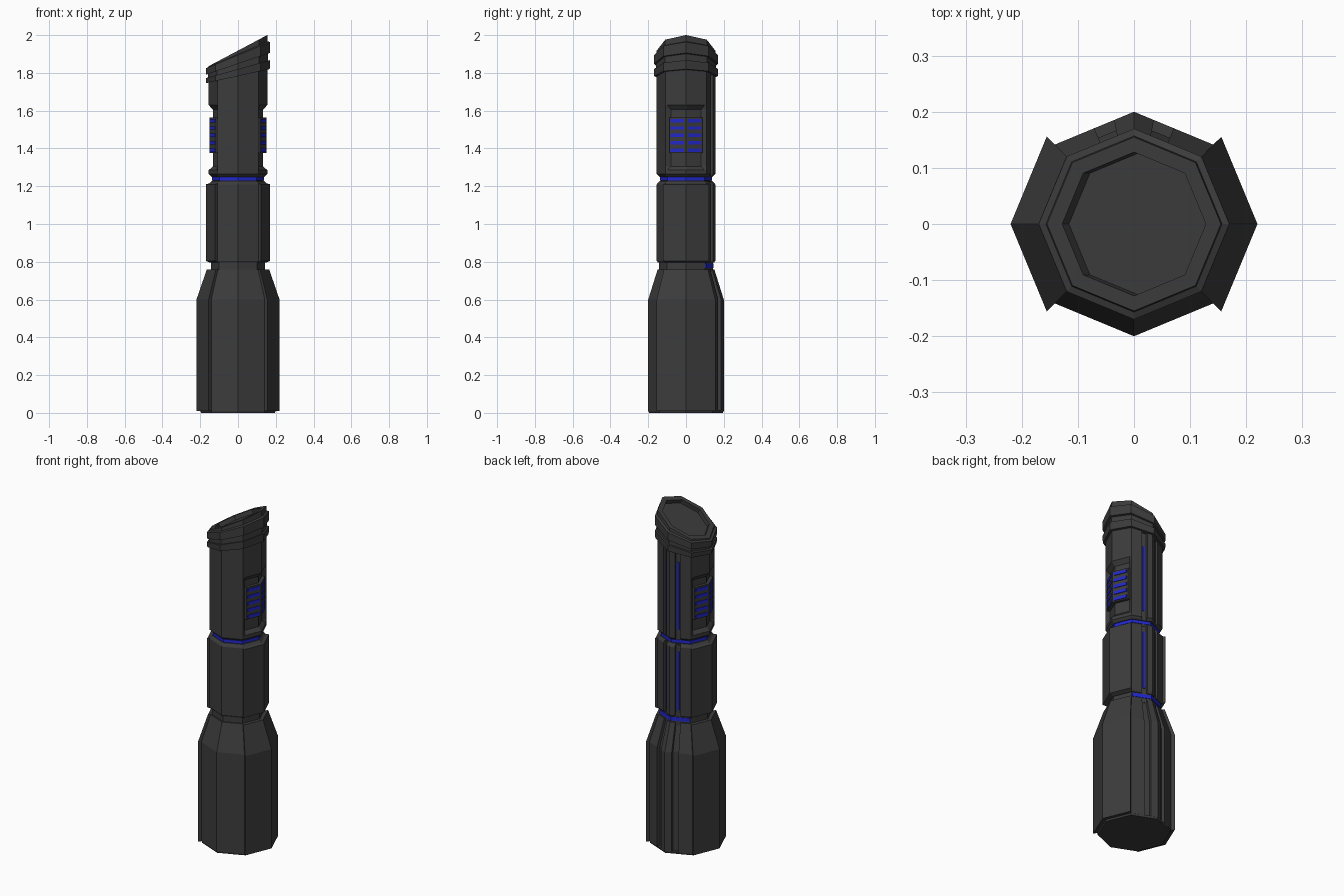
import bpy, bmesh, math
from mathutils import Vector, Matrix

if "Cube" in bpy.data.objects:
    bpy.data.objects.remove(bpy.data.objects["Cube"])


def material(name, rgb):
    m = bpy.data.materials.new(name)
    m.diffuse_color = (*rgb, 1)
    m.use_nodes = True
    m.node_tree.nodes["Principled BSDF"].inputs["Base Color"].default_value = m.diffuse_color
    return m


DARK = material("dark_metal", (0.045, 0.045, 0.045))
BLUE = material("blue_light", (0.015, 0.02, 0.6))
C = math.sqrt(0.5)


def section(r, k=1.0, inset=0.0, notch=0.0):
    """Octagon; the x sides are scaled by k, the two back faces carry channels."""
    side, corner, back = Vector((r, 0)), Vector((r * C, r * C)), Vector((0, r))
    edge = corner.lerp(side, inset) * k
    a, b = back.lerp(corner, 0.5), back.lerp(corner, 0.25)
    flip = lambda p: Vector((p.x, -p.y))
    half = [flip(corner), flip(edge), side * k, edge, corner,
            a, a * (1 - notch), b * (1 - notch), b]
    left = [Vector((-p.x, p.y)) for p in reversed(half)]
    return [Vector((0, -r))] + half + [back] + left


def finish(name, bm, mat):
    bmesh.ops.remove_doubles(bm, verts=bm.verts, dist=0.0002)
    bmesh.ops.recalc_face_normals(bm, faces=bm.faces)
    me = bpy.data.meshes.new(name)
    bm.to_mesh(me)
    bm.free()
    me.materials.append(mat)
    ob = bpy.data.objects.new(name, me)
    bpy.context.collection.objects.link(ob)
    return ob


def loft(name, rings, mat=DARK):
    """Each ring: (z, radius, options); slope tilts it, dx shifts it."""
    bm = bmesh.new()
    loops = []
    for z, r, opt in rings:
        opt = dict(opt)
        slope, dx = opt.pop("slope", 0), opt.pop("dx", 0)
        loops.append([bm.verts.new((p.x + dx, p.y, z + slope * p.x))
                      for p in section(r, **opt)])
    n = len(loops[0])
    for lo, hi in zip(loops, loops[1:]):
        for i in range(n):
            j = (i + 1) % n
            bm.faces.new((lo[i], lo[j], hi[j], hi[i]))
    bm.faces.new(loops[0])
    bm.faces.new(loops[-1])
    return finish(name, bm, mat)


def face_panel(name, r0, r1, y0, y1, z0, z1, turn, flip, mat):
    """Bar lying along one octagon face next to the corner on the +x axis."""
    bm = bmesh.new()
    pts = []
    for r, y in ((r0, y0), (r1, y0), (r1, y1), (r0, y1)):
        pts.append(Vector((r - y * (1 - C) / C, y * flip)))
    rot = Matrix.Rotation(turn, 2)
    pts = [rot @ p for p in pts]
    lo = [bm.verts.new((p.x, p.y, z0)) for p in pts]
    hi = [bm.verts.new((p.x, p.y, z1)) for p in pts]
    for i in range(4):
        j = (i + 1) % 4
        bm.faces.new((lo[i], lo[j], hi[j], hi[i]))
    bm.faces.new(lo)
    bm.faces.new(hi)
    return finish(name, bm, mat)


N = {"notch": 0.1}
P = {"notch": 0.1, "k": 1.1}

# Base with raised side plates, on a thin foot
loft("foot", [(0, 0.196, {}), (0.012, 0.2, {})])
loft("base", [(0.01, 0.2, P), (0.6, 0.2, P), (0.76, 0.15, P)])

# Lower neck and middle section
loft("lower_neck", [(0.74, 0.143, {}), (0.82, 0.143, {})])
loft("middle_section", [(0.795, 0.148, N), (0.805, 0.155, P),
                        (1.21, 0.155, P), (1.215, 0.152, N), (1.228, 0.14, {})])

# Upper neck with glowing ring
loft("upper_neck", [(1.2, 0.134, {}), (1.28, 0.134, {})])
loft("glow_ring", [(1.23, 0.138, {}), (1.248, 0.138, {})], BLUE)

# Upper section with side recesses
I = {"notch": 0.1, "inset": 0.1}
D = {"notch": 0.1, "inset": 0.15, "k": 0.86}
loft("upper_section", [(1.25, 0.14, {}), (1.264, 0.155, N), (1.264, 0.155, I),
                       (1.285, 0.155, I), (1.305, 0.155, D), (1.605, 0.155, D),
                       (1.63, 0.155, I), (1.63, 0.155, N),
                       (1.79, 0.155, {"notch": 0.1, "slope": 0.22})])

# Slanted head with two collars and a sunken top
loft("slanted_head", [(z, r, {"slope": s, "dx": dx}) for z, r, s, dx in (
    (1.783, 0.150, 0.22, 0), (1.783, 0.168, 0.22, 0), (1.82, 0.170, 0.28, 0),
    (1.82, 0.158, 0.28, 0), (1.848, 0.158, 0.34, 0), (1.848, 0.170, 0.34, 0),
    (1.894, 0.170, 0.41, 0), (1.899, 0.157, 0.43, 0), (1.918, 0.155, 0.53, 0),
    (1.918, 0.128, 0.53, 0), (1.896, 0.128, 0.53, 0.012))])

# Side grilles: two columns of blue bars per side
for turn, side in ((0, "right"), (math.pi, "left")):
    for flip in (1, -1):
        face_panel(f"{side}_grille_block", 0.12, 0.152, 0, 0.087,
                   1.375, 1.565, turn, flip, DARK)
        for i in range(5):
            z = 1.382 + i * 0.039
            face_panel(f"{side}_grille_bar", 0.13, 0.156, 0.01, 0.081,
                       z, z + 0.018, turn, flip, BLUE)

# Back lights: strips in the channels and a band on the lower neck
for flip in (1, -1):
    for z0, z1 in ((0.83, 1.18), (1.31, 1.71)):
        face_panel("back_light_strip", 0.13, 0.143, 0.032, 0.042,
                   z0, z1, math.pi / 2, flip, BLUE)
    face_panel("back_neck_light", 0.135, 0.146, 0, 0.1,
               0.768, 0.79, math.pi / 2, flip, BLUE)
